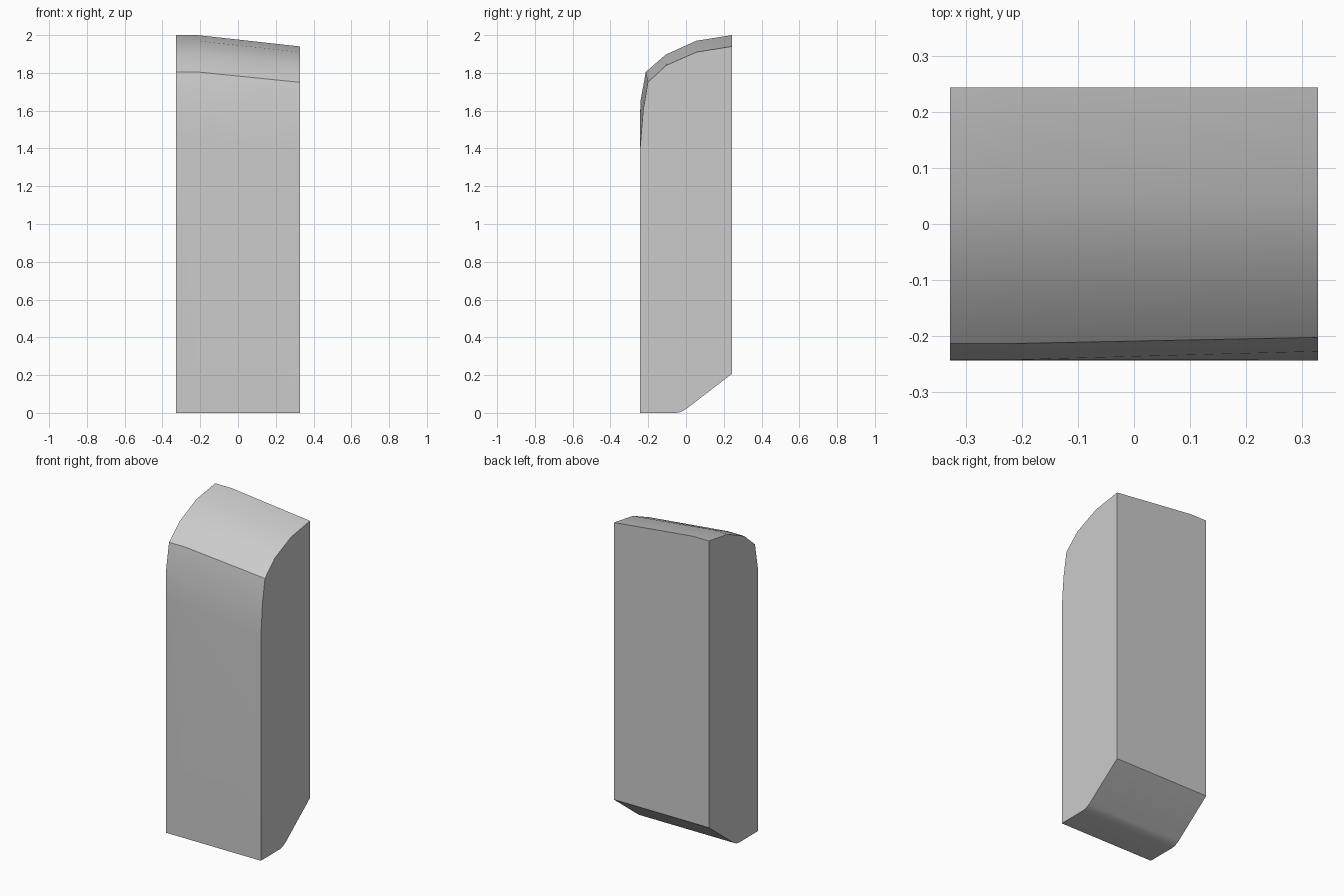
import bpy
import bmesh
import math

cube = bpy.data.objects.get("Cube")
if cube:
    bpy.data.objects.remove(cube, do_unlink=True)

# Single grey material
grey = bpy.data.materials.new("light_grey")
grey.use_nodes = True
color = (0.6, 0.6, 0.6, 1.0)
grey.diffuse_color = color
grey.node_tree.nodes["Principled BSDF"].inputs["Base Color"].default_value = color

# Side profiles (y, z): shared foot, then the rounded crown at the high and low ends
foot = [(-0.243, 0.0), (-0.055, 0.0), (-0.03, 0.004), (0.0, 0.02), (0.243, 0.207)]
crown_high = [(0.243, 2.0), (0.055, 1.97), (-0.107, 1.897),
              (-0.213, 1.805), (-0.242, 1.645), (-0.243, 1.46)]
crown_low = [(0.243, 1.94), (0.055, 1.91), (-0.105, 1.84),
             (-0.202, 1.75), (-0.227, 1.60), (-0.243, 1.40)]

# Loft: level for a short stretch, then sloping down to the left side
stations = [(-0.328, crown_high), (-0.215, crown_high), (0.328, crown_low)]
bm = bmesh.new()
rings = [[bm.verts.new((x, y, z)) for y, z in foot + crown] for x, crown in stations]
for a, b in zip(rings, rings[1:]):
    for i in range(len(a)):
        j = (i + 1) % len(a)
        bm.faces.new((a[i], a[j], b[j], b[i]))

# Flat side caps
bm.faces.new(rings[0])
bm.faces.new(rings[-1])
bmesh.ops.recalc_face_normals(bm, faces=bm.faces)

mesh = bpy.data.meshes.new("rounded_block")
bm.to_mesh(mesh)
bm.free()
mesh.materials.append(grey)
block = bpy.data.objects.new("rounded_block", mesh)
bpy.context.collection.objects.link(block)

# Smooth the curved crown and heel, keep the corners sharp
bpy.ops.object.select_all(action='DESELECT')
block.select_set(True)
bpy.context.view_layer.objects.active = block
bpy.ops.object.shade_smooth_by_angle(angle=math.radians(30))
